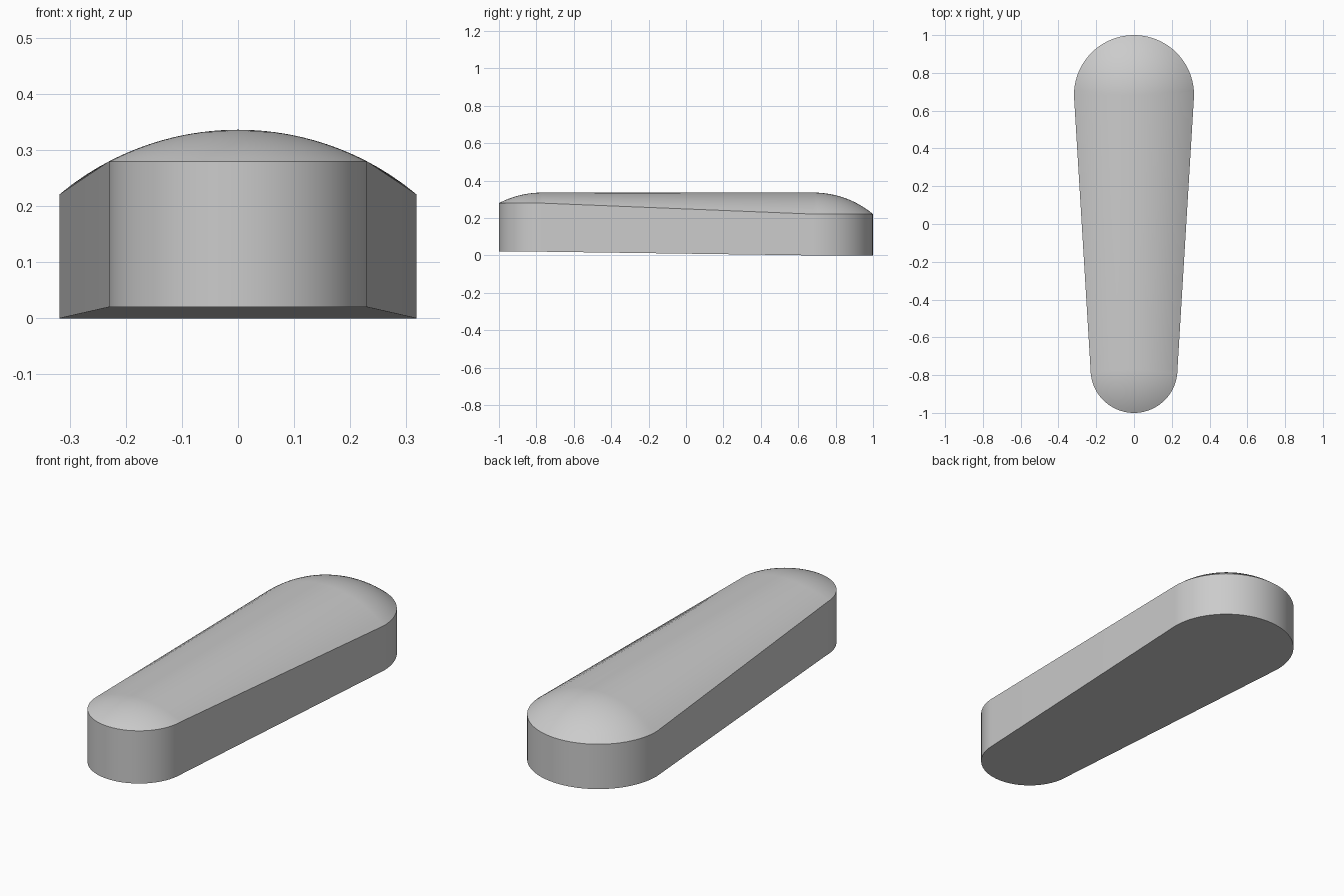
import bpy
import bmesh
from math import sin, cos, pi, sqrt

cube = bpy.data.objects.get("Cube")
if cube:
    bpy.data.objects.remove(cube, do_unlink=True)

CROWN = 0.336      # height of the flat ridge
DOME_R = 0.497     # radius of the crowned top
SEGS = 40          # steps around each rounded end
RINGS = 14         # steps from the ridge to the rim
# centre y, end radius, underside height, start angle
ENDS = [(0.682, 0.318, 0.0, 0.0), (-0.77, 0.23, 0.02, pi)]


def outline(bm, scale, top):
    """Closed loop around both rounded ends, on the crown or the underside."""
    loop = []
    for cy, radius, base, start in ENDS:
        r = radius * scale
        z = CROWN - DOME_R + sqrt(DOME_R ** 2 - r ** 2) if top else base
        for i in range(SEGS + 1):
            a = start + pi * i / SEGS
            loop.append(bm.verts.new((r * cos(a), cy + r * sin(a), z)))
    return loop


def bridge(bm, upper, lower):
    n = len(upper)
    for i in range(n):
        j = (i + 1) % n
        bm.faces.new((upper[i], lower[i], lower[j], upper[j]))


bm = bmesh.new()

# Crowned top, lofted from the ridge out to the rim
loops = [outline(bm, k / RINGS, True) for k in range(RINGS + 1)]
# Underside rim closes the vertical wall
loops.append(outline(bm, 1.0, False))
for upper, lower in zip(loops, loops[1:]):
    bridge(bm, upper, lower)

# Underside: two flat ends and a gently sloping middle
rim = loops[-1]
half = SEGS + 1
bm.faces.new(rim[:half])
bm.faces.new(rim[half:])
bm.faces.new((rim[0], rim[half - 1], rim[half], rim[-1]))

bmesh.ops.remove_doubles(bm, verts=bm.verts[:], dist=0.0001)
bmesh.ops.recalc_face_normals(bm, faces=bm.faces[:])

mesh = bpy.data.meshes.new("tapered_body")
bm.to_mesh(mesh)
bm.free()
body = bpy.data.objects.new("tapered_body", mesh)
bpy.context.collection.objects.link(body)

# Plain grey finish
grey = bpy.data.materials.new("light_grey")
grey.use_nodes = True
colour = (0.6, 0.6, 0.6, 1.0)
grey.diffuse_color = colour
grey.node_tree.nodes["Principled BSDF"].inputs["Base Color"].default_value = colour
mesh.materials.append(grey)

# Smooth curves with a crisp rim
bpy.ops.object.select_all(action='DESELECT')
body.select_set(True)
bpy.context.view_layer.objects.active = body
bpy.ops.object.shade_smooth_by_angle(angle=pi / 9)
